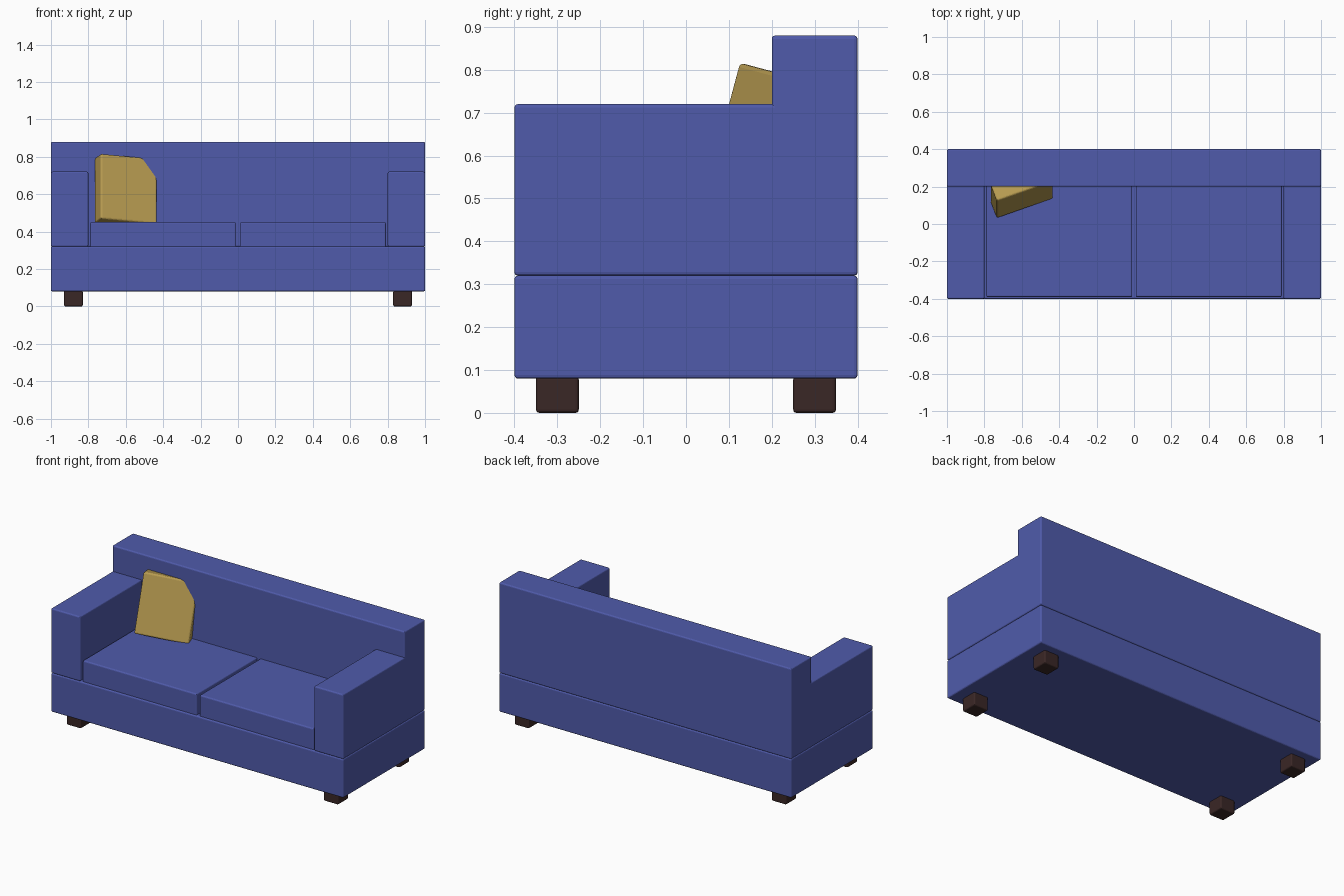
import bpy
import math
from mathutils import Matrix, Vector

cube = bpy.data.objects.get("Cube")
if cube:
    bpy.data.objects.remove(cube, do_unlink=True)


def material(name, rgb):
    mat = bpy.data.materials.new(name)
    mat.use_nodes = True
    color = (*rgb, 1)
    mat.diffuse_color = color
    mat.node_tree.nodes["Principled BSDF"].inputs["Base Color"].default_value = color
    return mat


blue = material("blue fabric", (0.08, 0.105, 0.41))
gold = material("gold fabric", (0.5, 0.345, 0.085))
wood = material("dark wood", (0.042, 0.02, 0.019))


def box(name, low, high, mat, bevel=0.008):
    """Softly bevelled box spanning two opposite corners."""
    low, high = Vector(low), Vector(high)
    bpy.ops.mesh.primitive_cube_add(size=1, location=(low + high) / 2)
    obj = bpy.context.object
    obj.name = name
    obj.data.transform(Matrix.Diagonal((*(high - low), 1)))
    obj.data.materials.append(mat)
    mod = obj.modifiers.new("soft edges", "BEVEL")
    mod.width = bevel
    mod.segments = 3
    return obj


# Base and backrest
box("base", (-1, -0.4, 0.08), (1, 0.4, 0.32), blue)
box("backrest", (-1, 0.2, 0.32), (1, 0.4, 0.88), blue)

# Arms, seat cushions and feet on both sides
for side, s in (("left", 1), ("right", -1)):
    def mirrored(name, x0, x1, y0, y1, z0, z1, mat):
        xs = sorted((s * x0, s * x1))
        return box(f"{side}_{name}", (xs[0], y0, z0), (xs[1], y1, z1), mat)

    mirrored("arm", 0.8, 1, -0.4, 0.4, 0.32, 0.72, blue)
    mirrored("seat_cushion", 0.01, 0.79, -0.39, 0.21, 0.31, 0.45, blue)
    for end, y in (("front", -0.3), ("back", 0.3)):
        mirrored(f"{end}_foot", 0.83, 0.93, y - 0.05, y + 0.05, 0, 0.085, wood)

# Throw pillow, turned and then leaned into the backrest
pillow = box("throw_pillow", (-0.16, -0.05, -0.18), (0.16, 0.05, 0.18), gold, 0.01)
pillow.matrix_world = (Matrix.Translation((-0.6, 0.175, 0.617))
                       @ Matrix.Rotation(math.radians(-15), 4, "X")
                       @ Matrix.Rotation(math.radians(20), 4, "Z"))
